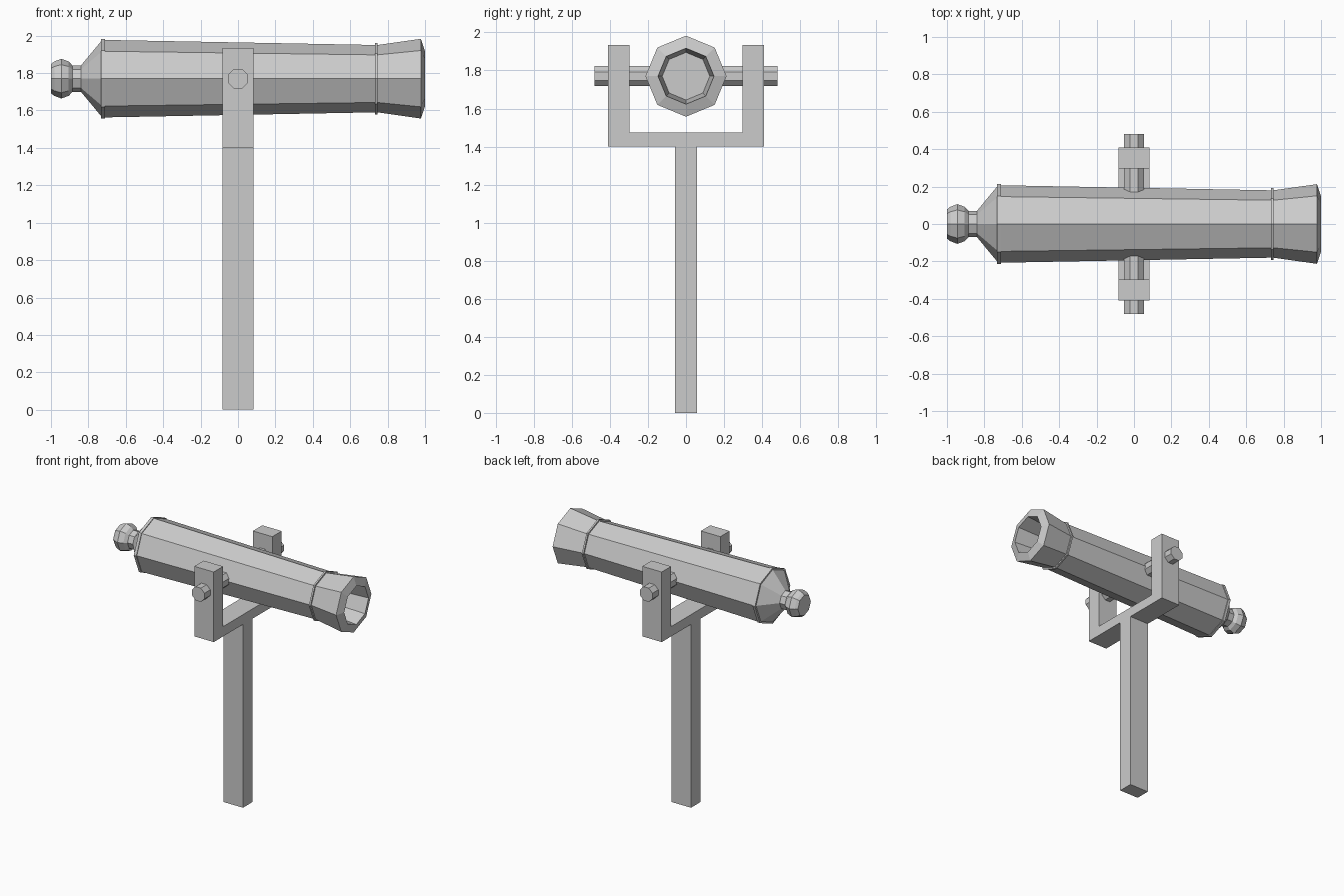
import bpy, bmesh
from math import cos, sin, pi, radians
from mathutils import Matrix

if "Cube" in bpy.data.objects:
    bpy.data.objects.remove(bpy.data.objects["Cube"])

AXIS_Z = 1.77


def finish(name, bm):
    bmesh.ops.recalc_face_normals(bm, faces=bm.faces)
    mesh = bpy.data.meshes.new(name)
    bm.to_mesh(mesh)
    bm.free()
    obj = bpy.data.objects.new(name, mesh)
    bpy.context.collection.objects.link(obj)
    return obj


def lathe_x(name, profile, sides=8):
    """Turn (x, radius) points around the barrel axis and cap both ends."""
    bm = bmesh.new()
    rings = []
    for x, r in profile:
        rings.append([bm.verts.new((x, r * cos(2 * pi * i / sides),
                                    AXIS_Z + r * sin(2 * pi * i / sides)))
                      for i in range(sides)])
    for a, b in zip(rings, rings[1:]):
        for i in range(sides):
            j = (i + 1) % sides
            bm.faces.new((a[i], a[j], b[j], b[i]))
    bm.faces.new(rings[0])
    bm.faces.new(rings[-1])
    return finish(name, bm)


# Barrel: rear knob, breech cone, rings, flared muzzle, then the bore
lathe_x("barrel", [
    (-1.0, 0.078), (-0.982, 0.092), (-0.945, 0.106), (-0.905, 0.092), (-0.885, 0.07),
    (-0.84, 0.07), (-0.732, 0.2), (-0.732, 0.213), (-0.71, 0.213), (-0.71, 0.207),
    (0.733, 0.18), (0.733, 0.192), (0.746, 0.192), (0.746, 0.18),
    (0.978, 0.213), (1.0, 0.147), (0.75, 0.125)])

# Trunnion pin through the barrel, one stub per side
for side, label in ((-1, "front"), (1, "back")):
    bm = bmesh.new()
    place = (Matrix.Translation((0, side * 0.32, AXIS_Z))
             @ Matrix.Rotation(radians(90), 4, 'X')
             @ Matrix.Rotation(radians(22.5), 4, 'Z'))
    bmesh.ops.create_cone(bm, cap_ends=True, segments=8, radius1=0.057,
                          radius2=0.057, depth=0.32, matrix=place)
    finish("trunnion_" + label, bm)

# Forked stand: half outline in (y, z), mirrored and extruded along x
half = [(0.057, 0), (0.057, 1.4), (0.41, 1.4), (0.41, 1.935), (0.297, 1.935), (0.297, 1.475)]
outline = half + [(-y, z) for y, z in reversed(half)]
bm = bmesh.new()
face = bm.faces.new([bm.verts.new((-0.082, y, z)) for y, z in outline])
extruded = bmesh.ops.extrude_face_region(bm, geom=[face], use_keep_orig=True)
bmesh.ops.translate(bm, vec=(0.164, 0, 0),
                    verts=[v for v in extruded["geom"] if isinstance(v, bmesh.types.BMVert)])
finish("forked_stand", bm)
